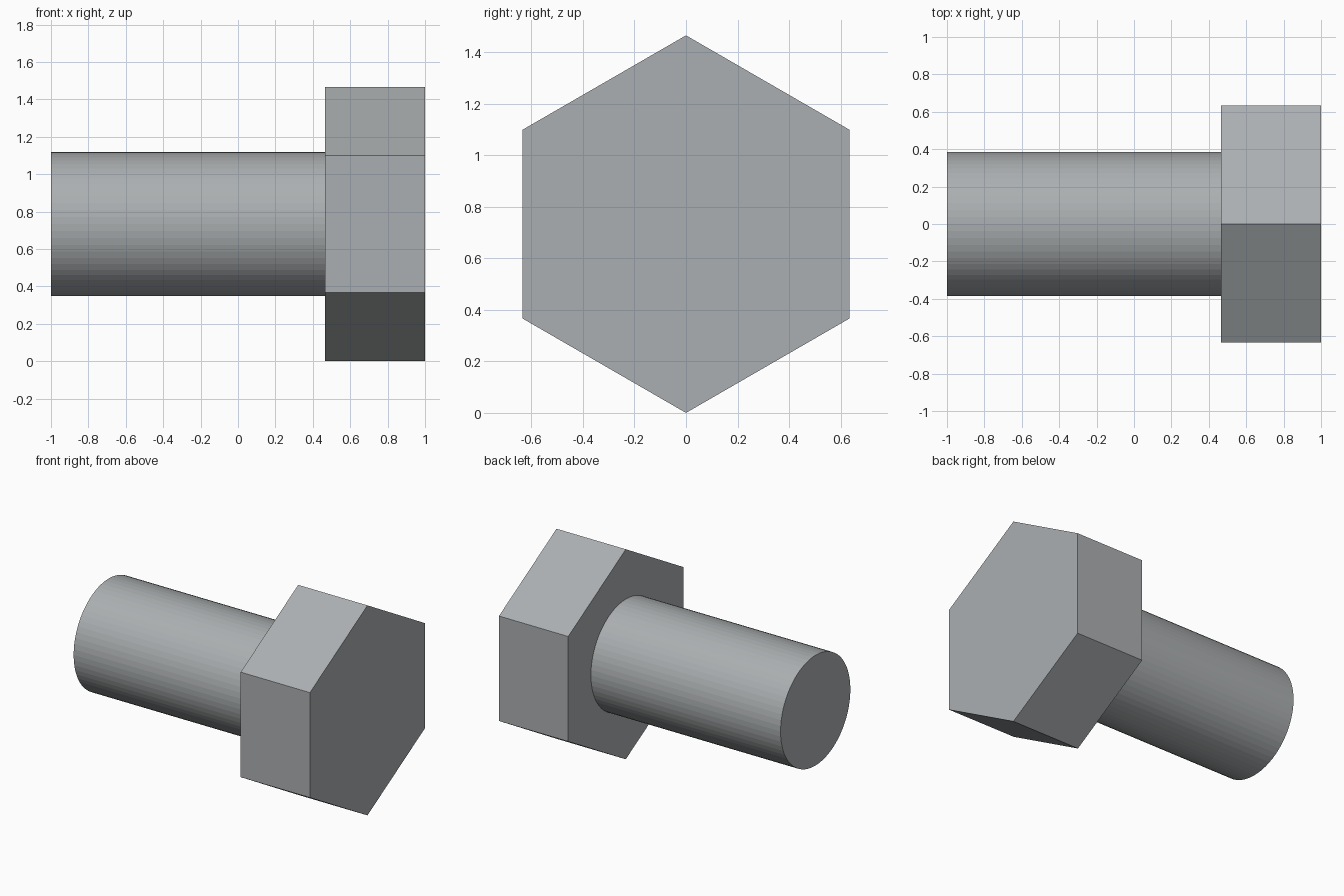
import bpy, bmesh
from math import sin, cos, tau

if "Cube" in bpy.data.objects:
    bpy.data.objects.remove(bpy.data.objects["Cube"])

AXIS_Z = 0.733   # height of the bolt axis

# Cool grey steel
steel = bpy.data.materials.new("steel")
steel.diffuse_color = (0.41, 0.43, 0.44, 1.0)
steel.use_nodes = True
steel.node_tree.nodes["Principled BSDF"].inputs["Base Color"].default_value = steel.diffuse_color


def prism_x(name, sides, radius, x0, x1):
    """Closed flat-shaded prism along x, with one corner pointing straight up."""
    bm = bmesh.new()
    ring = [bm.verts.new((x0, radius * sin(tau * i / sides),
                          radius * cos(tau * i / sides)))
            for i in range(sides)]
    base = bm.faces.new(ring)
    ext = bmesh.ops.extrude_face_region(bm, geom=[base], use_keep_orig=True)
    moved = [g for g in ext["geom"] if isinstance(g, bmesh.types.BMVert)]
    bmesh.ops.translate(bm, verts=moved, vec=(x1 - x0, 0, 0))
    bmesh.ops.recalc_face_normals(bm, faces=bm.faces)
    mesh = bpy.data.meshes.new(name)
    bm.to_mesh(mesh)
    bm.free()
    mesh.materials.append(steel)
    obj = bpy.data.objects.new(name, mesh)
    obj.location.z = AXIS_Z
    bpy.context.collection.objects.link(obj)
    return obj


# Hexagonal head
prism_x("bolt_head", 6, 0.733, 0.465, 1.0)

# Round shank, seated slightly into the head
prism_x("bolt_shank", 64, 0.385, -1.0, 0.475)
